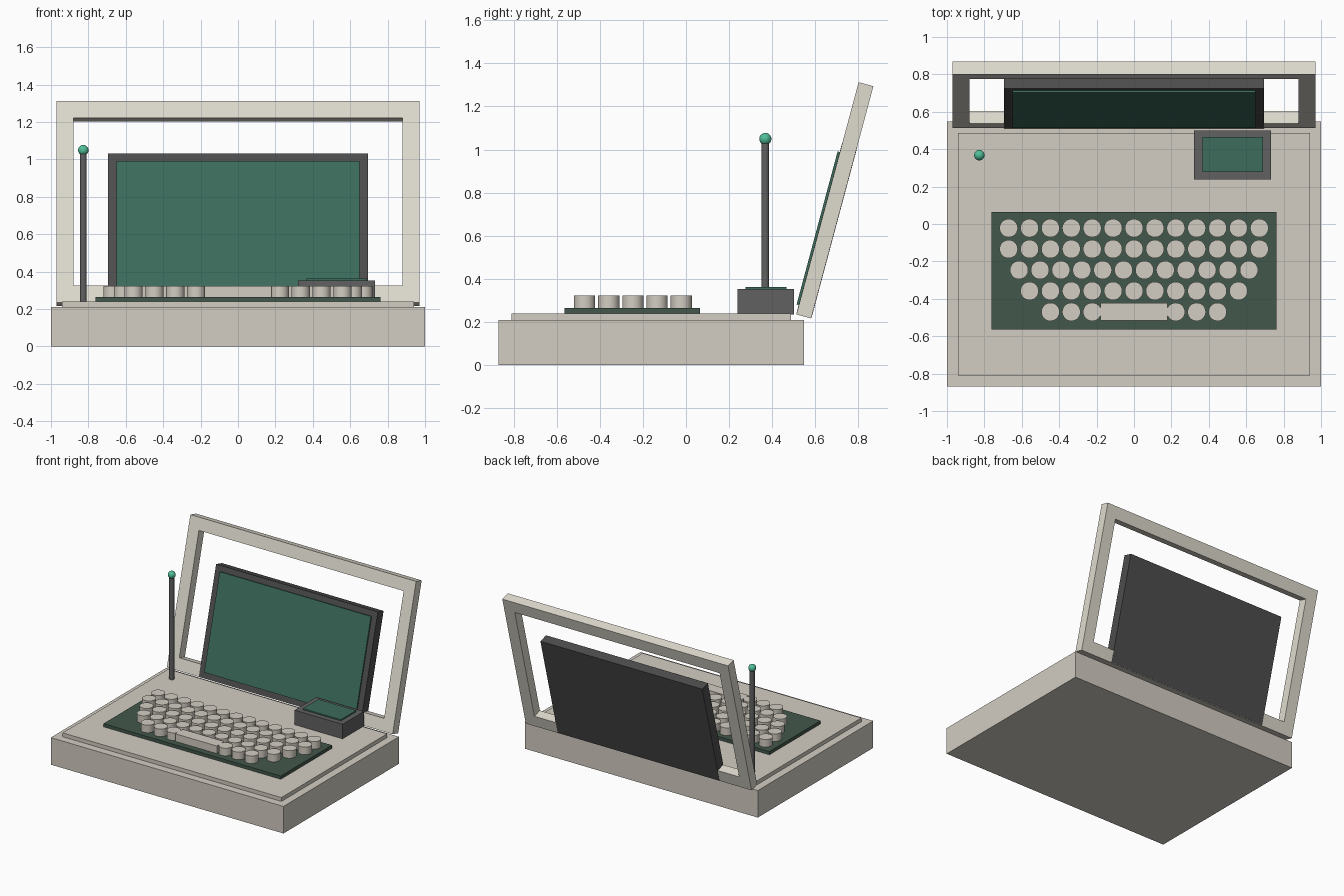
import bpy, bmesh, math
from mathutils import Matrix

if "Cube" in bpy.data.objects:
    bpy.data.objects.remove(bpy.data.objects["Cube"])


def mat(name, r, g, b):
    m = bpy.data.materials.new(name)
    m.diffuse_color = (r, g, b, 1)
    m.use_nodes = True
    m.node_tree.nodes["Principled BSDF"].inputs["Base Color"].default_value = m.diffuse_color
    return m


beige = mat("beige_plastic", 0.65, 0.61, 0.54)
pale = mat("pale_plastic", 0.74, 0.71, 0.62)
dark = mat("dark_plastic", 0.075, 0.075, 0.075)
metal = mat("grey_metal", 0.12, 0.12, 0.12)
teal = mat("teal_glass", 0.045, 0.15, 0.105)
green = mat("green_plate", 0.055, 0.095, 0.07)
glow = mat("mint_tip", 0.08, 0.52, 0.32)


def finish(name, bm, material, matrix=None, smooth=False):
    me = bpy.data.meshes.new(name)
    bmesh.ops.recalc_face_normals(bm, faces=bm.faces)
    bm.to_mesh(me)
    bm.free()
    ob = bpy.data.objects.new(name, me)
    bpy.context.collection.objects.link(ob)
    me.materials.append(material)
    if matrix:
        ob.matrix_world = matrix
    if smooth:
        bpy.ops.object.select_all(action='DESELECT')
        ob.select_set(True)
        bpy.context.view_layer.objects.active = ob
        bpy.ops.object.shade_smooth_by_angle(angle=math.radians(40))
    return ob


def box(name, x, y, z, material, matrix=None):
    """Box from (min, max) pairs on each axis."""
    bm = bmesh.new()
    size = [r[1] - r[0] for r in (x, y, z)]
    mid = [(r[0] + r[1]) / 2 for r in (x, y, z)]
    bmesh.ops.create_cube(bm, size=1, matrix=Matrix.Translation(mid) @ Matrix.Diagonal((*size, 1)))
    return finish(name, bm, material, matrix)


def cylinder(name, x, y, z, radius, material, sides=32):
    bm = bmesh.new()
    bmesh.ops.create_cone(bm, cap_ends=True, segments=sides, radius1=radius, radius2=radius,
                          depth=z[1] - z[0], matrix=Matrix.Translation((x, y, sum(z) / 2)))
    return finish(name, bm, material, smooth=True)


# Body and raised deck
box("base", (-1, 1), (-0.87, 0.547), (0, 0.21), beige)
box("deck", (-0.94, 0.94), (-0.81, 0.487), (0.21, 0.24), beige)

# Keyboard: four full rows, then a row with a space bar in the middle
box("keyboard_plate", (-0.762, 0.762), (-0.563, 0.065), (0.24, 0.265), green)
pitch, key_z = 0.1117, (0.265, 0.324)
for row, count in enumerate((13, 13, 12, 11, 9)):
    for i in range(count):
        if row == 4 and 3 <= i <= 5:
            continue
        cylinder(f"key_{row}_{i}", (i - (count - 1) / 2) * pitch, -0.022 - row * 0.112, key_z, 0.049, beige)
box("space_bar", (-0.178, 0.178), (-0.515, -0.423), key_z, beige)

# Tilted lid: local x across, y = thickness towards the back, z along the lid
tilt = Matrix.Translation((0, 0.512, 0.235)) @ Matrix.Rotation(math.radians(-15), 4, 'X')
lid_h, thick, rail = 1.115, 0.071, 0.093
bm = bmesh.new()
loops = []
for y in (0, thick):
    for hw, lo, hi in ((0.97, 0, lid_h), (0.88, rail, lid_h - rail)):
        loops.append([bm.verts.new((px, y, pz)) for px, pz in ((-hw, lo), (hw, lo), (hw, hi), (-hw, hi))])
fo, fi, bo, bi = loops
for a, b in ((fo, fi), (fi, bi), (bi, bo), (bo, fo)):
    for i in range(4):
        j = (i + 1) % 4
        bm.faces.new((a[i], a[j], b[j], b[i]))
finish("lid_frame", bm, pale, tilt)

# Display set into the lid
box("screen_housing", (-0.695, 0.695), (-0.001, thick + 0.001), (0.003, 0.823), dark, tilt)
box("screen_glass", (-0.65, 0.65), (-0.011, 0.005), (0.045, 0.78), teal, tilt)

# Small readout box at the rear right
box("readout_box", (0.32, 0.732), (0.238, 0.5), (0.235, 0.353), metal)
box("readout_glass", (0.365, 0.69), (0.277, 0.465), (0.35, 0.363), teal)

# Antenna at the rear left
cylinder("antenna_rod", -0.827, 0.368, (0.238, 1.04), 0.018, metal)
bm = bmesh.new()
bmesh.ops.create_uvsphere(bm, u_segments=24, v_segments=16, radius=0.028)
finish("antenna_tip", bm, glow, Matrix.Translation((-0.827, 0.368, 1.049)), smooth=True)
